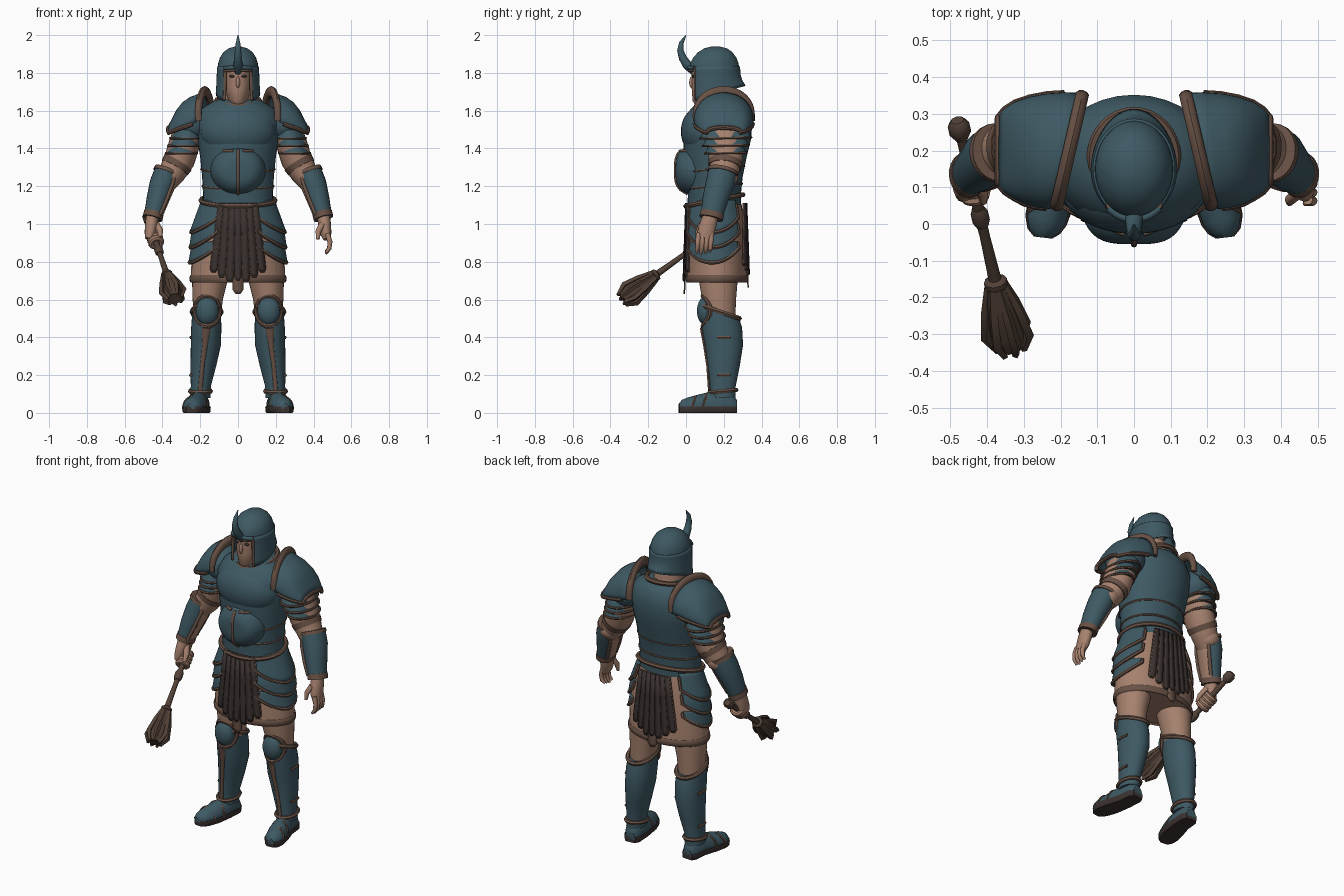
import bpy, bmesh, math
from mathutils import Vector, Matrix

if "Cube" in bpy.data.objects:
    bpy.data.objects.remove(bpy.data.objects["Cube"])

def material(name, rgb):
    m = bpy.data.materials.new(name)
    m.diffuse_color = (*rgb, 1)
    m.use_nodes = True
    m.node_tree.nodes["Principled BSDF"].inputs["Base Color"].default_value = m.diffuse_color
    return m

TEAL = material("teal_armour", (0.048, 0.1, 0.125))
TRIM = material("brown_trim", (0.14, 0.083, 0.06))
SKIN = material("skin_and_cloth", (0.38, 0.22, 0.155))
DARK = material("dark_leather", (0.044, 0.032, 0.03))
WOOD = material("mace_brown", (0.085, 0.053, 0.038))
PI = math.pi

def finish(name, bm, mat, mir=False, thick=0):
    bmesh.ops.recalc_face_normals(bm, faces=bm.faces)
    me = bpy.data.meshes.new(name)
    bm.to_mesh(me)
    bm.free()
    me.materials.append(mat)
    ob = bpy.data.objects.new(name, me)
    bpy.context.collection.objects.link(ob)
    if thick:
        s = ob.modifiers.new("thickness", 'SOLIDIFY')
        s.thickness, s.offset = thick, 0
    if mir:
        ob.modifiers.new("mirror", 'MIRROR').use_mirror_merge = False
    return ob

def skin(name, rings, mat, closed=True, caps=True, loop=False, **kw):
    """Join rows of points into a surface."""
    bm = bmesh.new()
    vs = [[bm.verts.new(p) for p in r] for r in rings]
    n, m = len(rings[0]), len(rings)
    for i in range(m if loop else m - 1):
        a, b = vs[i], vs[(i + 1) % m]
        for j in range(n if closed else n - 1):
            k = (j + 1) % n
            bm.faces.new((a[j], a[k], b[k], b[j]))
    if closed and caps and not loop:
        bm.faces.new(vs[0])
        bm.faces.new(vs[-1])
    return finish(name, bm, mat, **kw)

def section(cx, cy, z, rx, ry, tilt=0, n=32):
    return [Vector((cx + rx * math.cos(a), cy + ry * math.sin(a), z + tilt * ry * math.sin(a)))
            for a in (2 * PI * i / n for i in range(n))]

def loft(name, secs, mat, **kw):
    return skin(name, [section(*s) for s in secs], mat, **kw)

def tube(name, pts, radii, mat, ref=(0, 0, 1), n=10, loop=False, clamp=None, **kw):
    pts, ref, m = [Vector(p) for p in pts], Vector(ref), len(pts)
    if not isinstance(radii, list):
        radii = [radii] * m
    rings = []
    for i, p in enumerate(pts):
        t = pts[(i + 1) % m] - pts[i - 1] if loop else pts[min(i + 1, m - 1)] - pts[max(i - 1, 0)]
        a = t.cross(ref).normalized()
        b = a.cross(t).normalized()
        ra, rb = radii[i] if isinstance(radii[i], tuple) else (radii[i], radii[i])
        ring = [p + a * ra * math.cos(2 * PI * j / n) + b * rb * math.sin(2 * PI * j / n) for j in range(n)]
        if clamp:
            for q in ring:
                q.z = min(max(q.z, clamp[0]), clamp[1])
        rings.append(ring)
    return skin(name, rings, mat, loop=loop, **kw)

def hoop(name, sec, r, mat=TRIM, **kw):
    return tube(name, section(*sec), r, mat, n=6, loop=True, **kw)

def patch(name, f, nu, nv, mat, **kw):
    return skin(name, [[f(i / nu, j / nv) for i in range(nu + 1)] for j in range(nv + 1)], mat, closed=False, **kw)

def ball(name, c, r, mat, mir=False):
    bm = bmesh.new()
    bmesh.ops.create_uvsphere(bm, u_segments=32, v_segments=20, radius=1,
                              matrix=Matrix.Translation(c) @ Matrix.Diagonal((*r, 1)))
    return finish(name, bm, mat, mir)

# Torso and cuirass
loft("torso", [(0, .15, 1.06, .19, .145), (0, .15, 1.15, .185, .14), (0, .15, 1.25, .19, .15),
               (0, .155, 1.35, .2, .165), (0, .165, 1.45, .215, .18), (0, .17, 1.55, .225, .182),
               (0, .18, 1.61, .195, .155), (0, .185, 1.65, .13, .12), (0, .185, 1.66, .1, .09)], TEAL)
ball("breastplate", (0, .1, 1.49), (.2, .127, .145), TEAL)

def on_belly(x, z):
    r = min(1, math.hypot(x / .147, (z - 1.285) / .135))
    return Vector((x, .07 - .125 * math.sqrt(1 - r ** 3.5), z))

def belly(u, v):
    a, r = 2 * PI * u, math.sin(PI / 2 * max(v, .01))
    return on_belly(.1469 * r * math.cos(a), 1.285 + .1349 * r * math.sin(a))

patch("belly_plate", belly, 40, 14, TEAL)
tube("belly_ridge", [on_belly(0, 1.16 + .023 * i) for i in range(11)], .009, TRIM, ref=(1, 0, 0))
for s in (-1, 1):
    tube("belly_top_trim", [on_belly(s * (.025 + .01 * i), 1.387) for i in range(10)], .008, TRIM)
hoop("belt_trim", (0, .15, 1.125, .197, .152, .2), .013)
for z, rx, ry in ((1.2, .188, .146), (1.29, .194, .157)):
    hoop("waist_band", (0, .151, z, rx, ry, .1), .006)
hoop("collar", (0, .18, 1.65, .115, .125, .2), .014)

# Head and helmet
loft("neck", [(0, .17, 1.6, .09, .09), (0, .16, 1.75, .075, .08)], SKIN)
loft("jaw", [(0, .1, 1.63, .03, .05), (0, .11, 1.65, .05, .075), (0, .12, 1.72, .07, .09), (0, .13, 1.83, .08, .1)], SKIN)
ball("nose", (0, .03, 1.75), (.011, .013, .03), SKIN)
ball("eye", (.032, .038, 1.782), (.015, .01, .007), DARK, True)
loft("helmet_dome", [(0, .15, 1.825, .107, .132), (0, .15, 1.85, .105, .128), (0, .152, 1.88, .096, .115),
                     (0, .155, 1.91, .077, .09), (0, .157, 1.93, .05, .06), (0, .157, 1.94, .015, .02)], TEAL)

def helmet_side(u, v):
    a = math.radians(-50 + 280 * u)
    s = math.sin(a)
    zb = 1.69 + .045 * s
    return Vector(((.106 + .006 * v * v) * math.cos(a), .15 + (.131 + .027 * v ** 3 * (s > 0) * s) * s,
                   1.835 + (zb - 1.835) * v))

patch("helmet_guard", helmet_side, 40, 8, TEAL, thick=.012)
brow = [Vector((.107 * math.cos(a), .15 + .134 * math.sin(a), 1.815 - .01 * math.cos(a) ** 2))
        for a in (math.radians(-130 + 8 * i) for i in range(11))]
tube("brow_trim", brow, .008, TRIM)
tube("brow_ridge", [p + Vector((0, -.003, .014)) for p in brow], .011, TEAL)
tube("cheek_trim", [helmet_side(0, i / 6) for i in range(7)], .008, TRIM, ref=(0, 1, 0), mir=True)
tube("helmet_rim", [helmet_side(i / 40, 1) for i in range(41)], .006, TEAL)
tube("helmet_horn", [(0, .05, 1.8), (0, .008, 1.84), (0, -.018, 1.88), (0, -.03, 1.92), (0, -.024, 1.96), (0, 0, 2)],
     [.02, .025, .021, .017, .012, .002], TEAL, ref=(1, 0, 0))

# Shoulder armour: arches from the raised inner flange to the flared outer lip
def arch(x, top, low, ry, skew):
    pts = []
    for i in range(25):
        c, s = math.cos(PI * i / 24), math.sin(PI * i / 24)
        pts.append(Vector((x - .23 * skew * ry * c, .2 + ry * c, low + (top - low) * s ** .8)))
    return pts

rows = [arch(*r) for r in ((.182, 1.695, 1.54, .152, 1), (.215, 1.68, 1.53, .153, .7), (.25, 1.668, 1.52, .15, .4),
                           (.29, 1.64, 1.51, .141, .2), (.322, 1.6, 1.5, .128, 0), (.35, 1.545, 1.49, .11, 0),
                           (.368, 1.51, 1.483, .088, 0))]
skin("pauldron", rows, TEAL, closed=False, mir=True, thick=.012)
rim = [r[0] for r in rows[1:-1]] + rows[-1] + [r[-1] for r in rows[-2:0:-1]]
tube("pauldron_rim", rim, .012, TRIM, n=8, mir=True)
tube("pauldron_flange", [p + Vector((-.006, 0, .005)) for p in rows[0]],
     [(.012 + .018 * math.sin(PI * i / 24), .019) for i in range(25)], TRIM, ref=(1, .23, 0), mir=True)
ball("shoulder", (.24, .21, 1.53), (.1, .125, .1), TEAL, True)
for i in range(3):
    z, x, ry = 1.455 - .04 * i, .272 + .014 * i, .135 - .013 * i
    loft("arm_lame", [(x - .006, .21, z + .045, .07, ry - .02, .02), (x, .21, z, .086 - .002 * i, ry, .02)], TEAL, mir=True)
    hoop("arm_lame_trim", (x, .21, z, .086 - .002 * i, ry, .02), .007, mir=True)

# Arms
Y = (0, 1, 0)
tube("upper_arm", [(.25, .21, 1.52), (.285, .21, 1.42), (.31, .21, 1.34), (.35, .2, 1.27), (.385, .185, 1.22)],
     [(.08, .1), (.082, .098), (.082, .09), (.072, .075), (.06, .065)], SKIN, ref=Y, n=24, mir=True)
tube("arm_strap", [(.318, .209, 1.326), (.335, .205, 1.298)], [(.083, .091), (.079, .086)], TRIM, ref=Y, n=24, mir=True)
ball("elbow", (.365, .205, 1.25), (.065, .07, .06), SKIN, True)
bracer = tube("bracer", [(.376, .195, 1.28), (.4, .18, 1.21), (.425, .155, 1.13), (.45, .135, 1.04)],
              [(.066, .076), (.069, .077), (.06, .068), (.048, .058)], TEAL, ref=Y, n=24, mir=True)
bracer.data.materials.append(SKIN)
for p in bracer.data.polygons:  # bare inner side of the forearm
    if p.normal.x < -.7 and abs(p.normal.z) < .7:
        p.material_index = 1
tube("bracer_top_trim", [(.374, .196, 1.285), (.381, .192, 1.267)], [(.07, .08), (.072, .081)], TRIM, ref=Y, n=24, mir=True)
tube("bracer_cuff", [(.445, .14, 1.06), (.453, .133, 1.03)], [(.053, .063), (.053, .064)], TRIM, ref=Y, n=24, mir=True)
for d in (-1, 1):
    tube("bracer_edge", [(.333, .193 + .05 * d, 1.26), (.351, .178 + .055 * d, 1.2), (.381, .155 + .05 * d, 1.12),
                         (.412, .138 + .042 * d, 1.05)], .01, TRIM, ref=Y, mir=True)
tube("bracer_strap", [(.372, .12, 1.14), (.367, .16, 1.145), (.374, .2, 1.15)], (.012, .006), TRIM, ref=(1, 0, 0), mir=True)
tube("palm", [(.452, .132, 1.05), (.458, .118, 1.0), (.465, .105, .95), (.472, .1, .92)],
     [(.034, .04), (.034, .045), (.03, .045), (.02, .04)], SKIN, ref=Y, n=16, mir=True)

# Open left hand
for i in range(4):
    y = .066 + .023 * i
    tube("finger", [(.473, y, .95), (.487, y - .003, .905), (.483, y - .006, .87), (.465, y - .01, .842 + .006 * abs(i - 1))],
         [.014, .013, .012, .007], SKIN, ref=Y)
tube("thumb", [(.446, .085, 1.0), (.425, .065, .96), (.423, .058, .92)], [.018, .015, .009], SKIN, ref=Y)

# Mace and gripping right hand
BUTT, TIP = Vector((-.477, .265, 1.035)), Vector((-.335, -.335, .605))
AX = (TIP - BUTT).normalized()
LEN = (TIP - BUTT).length

def shaft(name, spans, n=10):
    tube(name, [BUTT + AX * LEN * t for t, r in spans], [r for t, r in spans], WOOD, n=n)

shaft("mace_shaft", [(0, .014), (.3, .016), (.5, .014), (.72, .018)])
shaft("mace_pommel", [(-.03, .018), (-.01, .03), (.03, .03), (.06, .016)], 8)
shaft("mace_collar", [(.37, .018), (.39, .024), (.43, .024), (.45, .018)])
shaft("mace_neck", [(.69, .02), (.7, .032), (.72, .032), (.73, .025)])
shaft("mace_head", [(.71, .026), (.8, .04), (.93, .05), (1, .036)])
side = AX.cross(Vector((0, 0, 1))).normalized()
for i in range(7):
    d = Matrix.Rotation(2 * PI * i / 7, 3, AX) @ side
    tube("mace_flange", [BUTT + AX * LEN * t + d * r for t, r in ((.72, .026), (.83, .045), (.94, .06), (1.01, .035))],
         [.008, .014, .016, .01], WOOD, ref=AX.cross(d), n=4)
GRIP = BUTT + AX * LEN * .26
for i in range(4):
    c = GRIP + AX * (.023 * i - .034)
    ring = [c + Matrix.Rotation(2 * PI * k / 12, 3, AX) @ side * .028 for k in range(12)]
    tube("grip_finger", ring, .016, SKIN, ref=AX, n=8, loop=True)
tube("grip_thumb", [(-.435, .12, 1.0), (-.412, .085, .965), (-.41, .06, .93)], [.02, .016, .01], SKIN, ref=Y)

# Tunic
loft("tunic", [(0, .165, .7, .25, .16), (0, .165, .85, .245, .155), (0, .16, 1.0, .22, .15), (0, .155, 1.1, .185, .14)], SKIN)
tube("tunic_hem", section(0, .165, .71, .25, .16), [(.007, .02)] * 32, TRIM, n=8, loop=True)

# Layered hip plates
def hip(k):
    def f(u, v):
        a = math.radians(-64 + 110 * u)
        top, bot = 1.125 - .11 * k, .955 - .08 * k + .08 * (2 * u - 1) ** 2
        z = top + (bot - top) * v
        t = min(1, (1.125 - z) / .16)
        r = .19 + .047 * t + .05 * max(0, .96 - z) + .012 * v
        ry = .14 + .015 * t + .012 * v
        return Vector((r * math.cos(a), .16 + ry * math.sin(a), z))
    return f

for k in range(3):
    f = hip(k)
    patch("hip_plate", f, 20, 6, TEAL, thick=.01, mir=True)
    edge = [f(0, i / 5) for i in range(1, 5)] + [f(i / 20, 1) for i in range(21)] + [f(1, i / 5) for i in range(4, 0, -1)]
    tube("hip_plate_trim", edge, .01, TRIM, ref=(.9, .1, .4), n=6, mir=True)

# Hanging leather strips, front and back
def strip(name, i, face, w, zb, out, mat):
    rows = []
    for t, k in ((0, .75), (.35, .85), (.7, 1), (.95, 1), (1, .45)):
        row = []
        for e in (-1, 0, 1):
            x = i * (.03 + .013 * t) + e * w * k
            y = .16 + face * ((.155 + .014 * t + out) * math.sqrt(1 - (x / .27) ** 2))
            row.append(Vector((x, y, 1.11 + (zb - 1.11) * t)))
        rows.append(row)
    skin(name, rows, mat, closed=False, thick=.007)

for face, low in ((-1, .63), (1, .665)):
    for i in range(-3, 4):
        zb = low + .026 * abs(i) + (.035 if i else 0)
        strip("strip_backing", i, face, .021 if i else .03, zb, 0, TRIM)
        strip("leather_strip", i, face, .0175, zb + (.004 if i else .07), .006, DARK)

# Legs and greaves
loft("thigh", [(.165, .18, .48, .07, .08), (.16, .175, .6, .08, .09), (.147, .17, .72, .097, .105),
               (.13, .165, .82, .105, .115)], SKIN, mir=True)
loft("greave", [(.2, .195, .08, .054, .068), (.197, .195, .14, .053, .068), (.183, .2, .25, .068, .085),
                (.17, .2, .36, .08, .102), (.168, .19, .45, .08, .107), (.166, .182, .535, .076, .1, -.35)], TEAL, mir=True)
hoop("greave_top_trim", (.166, .182, .535, .077, .101, -.35), .013, mir=True)
hoop("greave_bottom_trim", (.199, .195, .115, .055, .071, .1), .012, mir=True)
for z, x in ((.2, .25), (.4, .249)):
    tube("greave_buckle", [(x - .004, .165, z), (x, .2, z), (x - .004, .235, z)], .009, TRIM, n=6, mir=True)
tube("shin_ridge", [(.2, .124, .12), (.189, .115, .25), (.175, .098, .36), (.168, .083, .45)],
     [(.012, .008), (.011, .008), (.014, .008), (.024, .01)], TRIM, ref=Y, mir=True)
ball("knee_cup", (.163, .103, .54), (.06, .045, .075), TEAL, True)
tube("knee_trim", [(.163 + .065 * math.cos(a), .09 + .04 * math.cos(a) ** 2, .54 + .08 * math.sin(a))
                   for a in (2 * PI * i / 24 for i in range(24))], .013, TRIM, ref=Y, n=8, loop=True, mir=True)

# Boots with soles
FOOT = [(.195, .268, .03), (.197, .24, .03), (.203, .16, .03), (.223, .07, .03), (.24, .01, .03), (.246, -.02, .03), (.248, -.037, .03)]
WIDE = [.03, .048, .05, .058, .053, .04, .02]
HIGH = [.04, .08, .09, .068, .052, .04, .02]
tube("boot", FOOT, list(zip(WIDE, HIGH)), TEAL, n=24, clamp=(.02, .2), mir=True)
tube("boot_sole", FOOT, [(w + .005, .09) for w in WIDE], DARK, n=24, clamp=(0, .035), mir=True)
for y, x, w, h in ((.03, .234, .054, .056), (.09, .218, .056, .071)):
    tube("boot_strap", [(x + w * math.cos(a), y + .02 * math.sin(a), .03 + h * math.sin(a))
                        for a in (PI * i / 12 for i in range(13))], .007, TRIM, ref=Y, n=6, mir=True)

# Smooth shading with sharp edges kept
bpy.ops.object.select_all(action='SELECT')
bpy.context.view_layer.objects.active = bpy.context.selected_objects[0]
bpy.ops.object.shade_smooth_by_angle(angle=math.radians(40))
